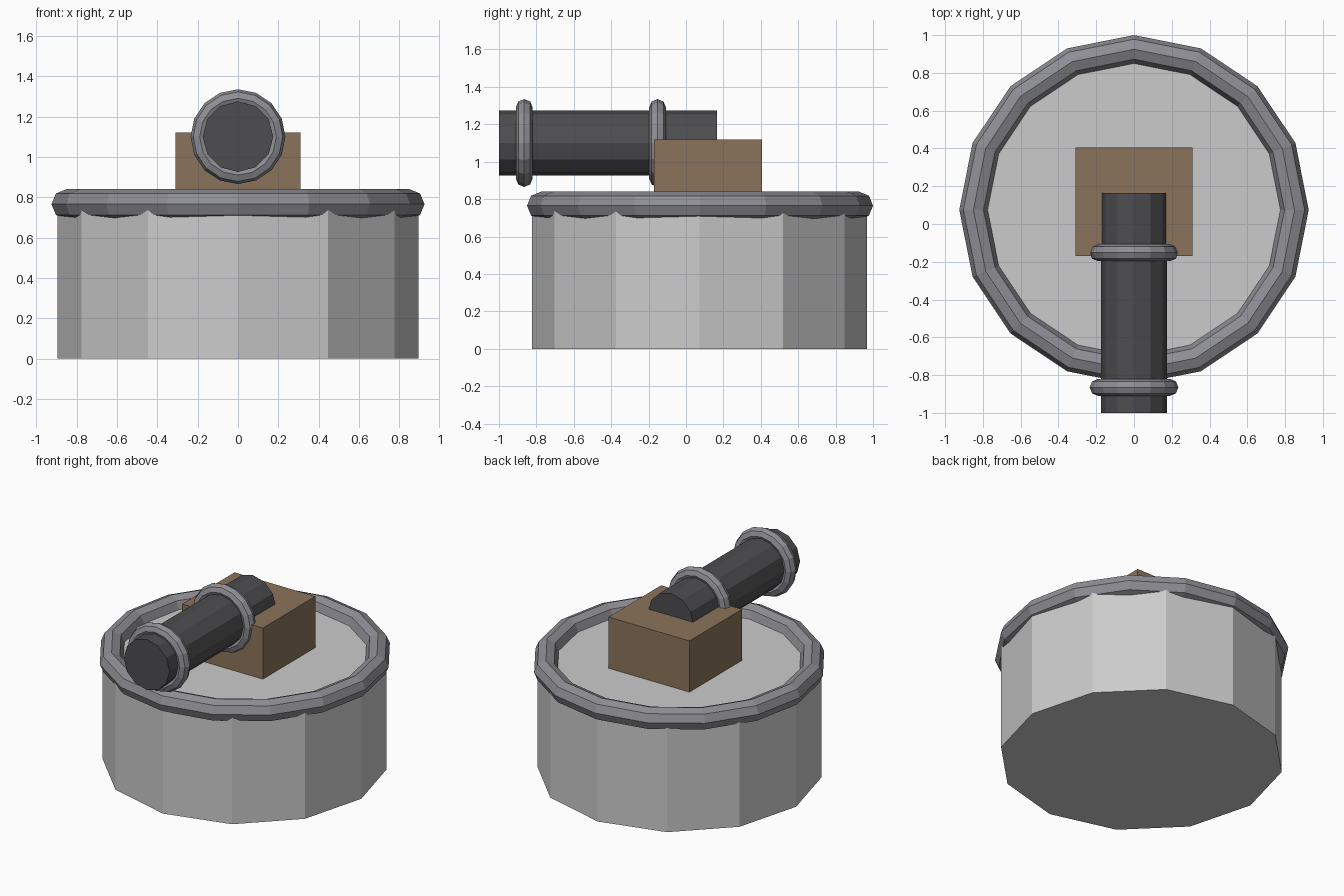
import bpy
from math import pi

if "Cube" in bpy.data.objects:
    bpy.data.objects.remove(bpy.data.objects["Cube"])


def material(name, rgb):
    m = bpy.data.materials.new(name)
    m.diffuse_color = (*rgb, 1)
    m.use_nodes = True
    m.node_tree.nodes["Principled BSDF"].inputs["Base Color"].default_value = m.diffuse_color
    return m


DARK = material("dark_iron", (0.075, 0.075, 0.08))
TRIM = material("trim_metal", (0.27, 0.27, 0.30))
WOOD = material("wood", (0.26, 0.175, 0.105))


def finish(name, mat):
    ob = bpy.context.object
    ob.name = name
    if mat:
        ob.data.materials.append(mat)
    return ob


def cylinder(name, radius, depth, loc, rot=(0, 0, 0), mat=None):
    bpy.ops.mesh.primitive_cylinder_add(vertices=12, radius=radius, depth=depth,
                                        location=loc, rotation=rot)
    return finish(name, mat)


def ring(name, major, minor, loc, rot=(0, 0, 0)):
    bpy.ops.mesh.primitive_torus_add(major_segments=16, minor_segments=8,
                                     major_radius=major, minor_radius=minor,
                                     location=loc, rotation=rot)
    return finish(name, TRIM)


CY = 0.075            # tower axis
AXIS_Y = (pi / 2, 0, 0)

# Round tower base with a rim
cylinder("tower_base", 0.895, 0.765, (0, CY - 0.003, 0.3825))
ring("tower_rim", 0.85, 0.075, (0, CY, 0.765))

# Wooden mount
bpy.ops.mesh.primitive_cube_add(size=1, location=(0, 0.1175, 0.935))
mount = finish("barrel_mount", WOOD)
mount.scale = (0.62, 0.575, 0.37)

# Barrel pointing forward, with two bands
cylinder("barrel", 0.175, 1.165, (0, -0.4175, 1.10), AXIS_Y, DARK)
for name, y in (("muzzle_band", -0.865), ("breech_band", -0.152)):
    ring(name, 0.19, 0.045, (0, y, 1.10), AXIS_Y)
